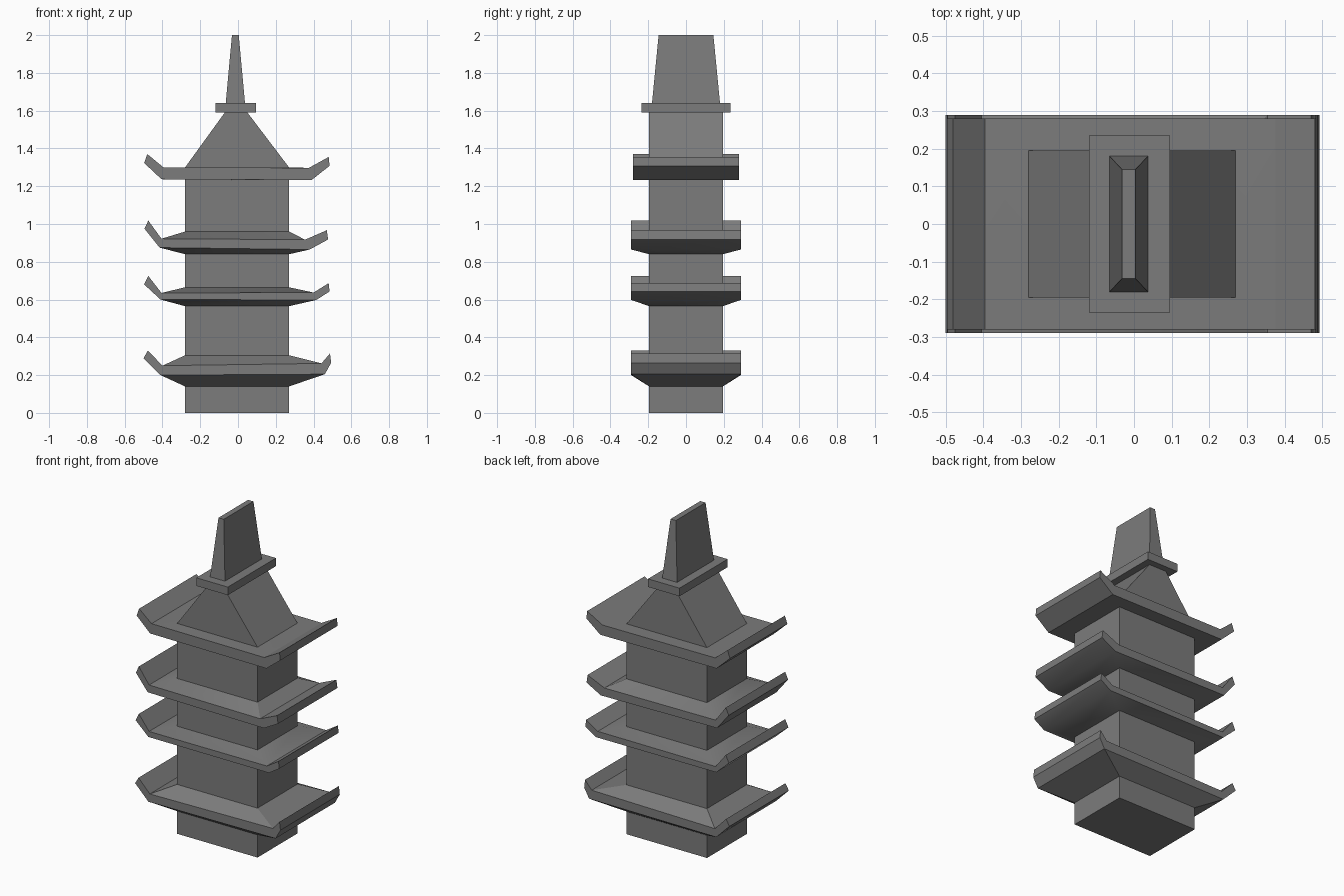
import bpy
import bmesh
import math

cube = bpy.data.objects.get("Cube")
if cube:
    bpy.data.objects.remove(cube, do_unlink=True)

stone = bpy.data.materials.new("grey_stone")
stone.use_nodes = True
grey = (0.2, 0.2, 0.2, 1)
stone.diffuse_color = grey
bsdf = next(n for n in stone.node_tree.nodes if n.type == 'BSDF_PRINCIPLED')
bsdf.inputs["Base Color"].default_value = grey

# Tower wall limits: left edge, right edge, half depth
X0, X1, DEPTH = -0.28, 0.27, 0.195


def finish(name, bm):
    bmesh.ops.recalc_face_normals(bm, faces=bm.faces[:])
    mesh = bpy.data.meshes.new(name)
    bm.to_mesh(mesh)
    bm.free()
    mesh.materials.append(stone)
    obj = bpy.data.objects.new(name, mesh)
    bpy.context.collection.objects.link(obj)
    return obj


def ring(bm, left, right, half):
    """Four-cornered loop; left and right are (x, z) pairs."""
    return [bm.verts.new((p[0], y, p[1])) for p, y in
            ((left, -half), (right, -half), (right, half), (left, half))]


def bridge(bm, a, b):
    for i in range(4):
        j = (i + 1) % 4
        bm.faces.new((a[i], a[j], b[j], b[i]))


def block(name, bottom, top):
    """Tapered block between two (x0, x1, half depth, z) rectangles."""
    bm = bmesh.new()
    lo, hi = [ring(bm, (x0, z), (x1, z), h) for x0, x1, h, z in (bottom, top)]
    bridge(bm, lo, hi)
    bm.faces.new(lo)
    bm.faces.new(hi)
    finish(name, bm)


def eave(name, low, high, left, right, half):
    """Sloped roof skirt with upturned lips.
    left/right list (x, z): under edge, tip underside, tip top, upper edge."""
    bm = bmesh.new()
    inner_low = ring(bm, (X0, low), (X1, low), DEPTH)
    outer_low = ring(bm, left[0], right[0], half)
    outer_high = ring(bm, left[3], right[3], half)
    inner_high = ring(bm, (X0, high), (X1, high), DEPTH)
    tip_low = ring(bm, left[1], right[1], half)
    tip_high = ring(bm, left[2], right[2], half)
    bridge(bm, inner_low, outer_low)
    bridge(bm, outer_high, inner_high)
    # Front and back fascia
    for i, j in ((0, 1), (2, 3)):
        bm.faces.new((outer_low[i], outer_low[j], outer_high[j], outer_high[i]))
    # Lips on both sides
    for i, j in ((1, 2), (3, 0)):
        loops = (outer_low, tip_low, tip_high, outer_high)
        for a, b in zip(loops, loops[1:]):
            bm.faces.new((a[i], a[j], b[j], b[i]))
        for k in (i, j):
            bm.faces.new([loop[k] for loop in loops])
    # Closed against the wall
    bridge(bm, inner_low, inner_high)
    obj = finish(name, bm)
    bpy.ops.object.select_all(action='DESELECT')
    obj.select_set(True)
    bpy.context.view_layer.objects.active = obj
    bpy.ops.object.shade_smooth_by_angle(angle=math.radians(30))


# Tower walls, hipped roof, cap slab and spire
block("tower_walls", (X0, X1, DEPTH, 0), (X0, X1, DEPTH, 1.3))
block("gable_roof", (X0, X1, DEPTH, 1.3), (-0.07, 0.05, DEPTH, 1.59))
block("cap_slab", (-0.12, 0.095, 0.235, 1.59), (-0.12, 0.095, 0.235, 1.64))
block("spire", (-0.065, 0.037, 0.18, 1.64), (-0.032, 0.004, 0.145, 2))

# Four eaves, bottom to top
eave("first_eave", 0.14, 0.305,
     [(-0.41, 0.2), (-0.5, 0.29), (-0.477, 0.33), (-0.4, 0.25)],
     [(0.46, 0.205), (0.493, 0.265), (0.487, 0.315), (0.442, 0.262)], 0.29)
eave("second_eave", 0.565, 0.665,
     [(-0.41, 0.6), (-0.497, 0.68), (-0.475, 0.725), (-0.405, 0.635)],
     [(0.415, 0.598), (0.485, 0.643), (0.48, 0.687), (0.4, 0.637)], 0.29)
eave("third_eave", 0.84, 0.96,
     [(-0.415, 0.875), (-0.495, 0.975), (-0.475, 1.018), (-0.405, 0.922)],
     [(0.38, 0.865), (0.477, 0.918), (0.47, 0.967), (0.355, 0.917)], 0.29)
eave("fourth_eave", 1.235, 1.3,
     [(-0.405, 1.237), (-0.497, 1.323), (-0.48, 1.37), (-0.395, 1.3)],
     [(0.39, 1.233), (0.485, 1.308), (0.48, 1.355), (0.375, 1.297)], 0.28)
